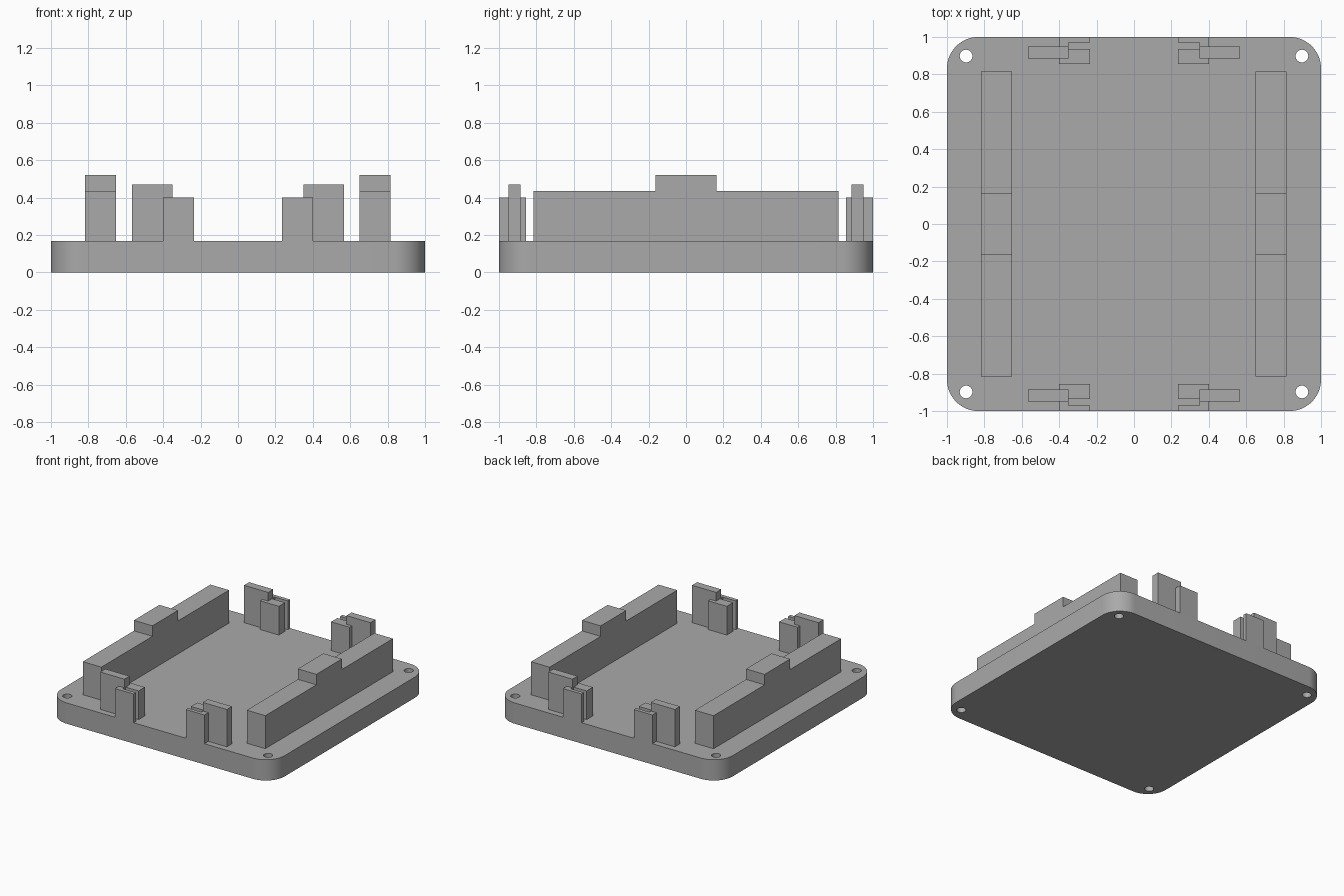
import bpy, bmesh, math

if "Cube" in bpy.data.objects:
    bpy.data.objects.remove(bpy.data.objects["Cube"])

grey = bpy.data.materials.new("plain grey")
grey.diffuse_color = (0.40, 0.40, 0.40, 1)
grey.use_nodes = True
grey.node_tree.nodes["Principled BSDF"].inputs["Base Color"].default_value = grey.diffuse_color

BASE_TOP = 0.168


def prism(name, points, z0, z1):
    """Extrude a flat outline from z0 up to z1."""
    bm = bmesh.new()
    face = bm.faces.new([bm.verts.new((x, y, z0)) for x, y in points])
    ext = bmesh.ops.extrude_face_region(bm, geom=[face], use_keep_orig=True)
    for v in ext["geom"]:
        if isinstance(v, bmesh.types.BMVert):
            v.co.z = z1
    bmesh.ops.recalc_face_normals(bm, faces=bm.faces)
    mesh = bpy.data.meshes.new(name)
    bm.to_mesh(mesh)
    bm.free()
    mesh.materials.append(grey)
    obj = bpy.data.objects.new(name, mesh)
    bpy.context.collection.objects.link(obj)
    return obj


def arc(cx, cy, r, a0, a1, n):
    return [(cx + r * math.cos(math.radians(a0 + (a1 - a0) * i / n)),
             cy + r * math.sin(math.radians(a0 + (a1 - a0) * i / n)))
            for i in range(n + 1)]


# Base plate with rounded corners
R = 0.168
outline = []
for k, (sx, sy) in enumerate([(1, 1), (-1, 1), (-1, -1), (1, -1)]):
    outline += arc(sx * (1 - R), sy * (1 - R), R, 90 * k, 90 * k + 90, 16)
base = prism("base_plate", outline, 0, BASE_TOP)

# Screw holes through the four corners
for sx in (-1, 1):
    for sy in (-1, 1):
        ring = arc(sx * 0.898, sy * 0.898, 0.034, 0, 360, 32)[:-1]
        cutter = prism("hole_cutter", ring, -0.1, 0.3)
        cutter.hide_render = True
        mod = base.modifiers.new("screw_hole", "BOOLEAN")
        mod.operation, mod.solver, mod.object = "DIFFERENCE", "EXACT", cutter
        bpy.context.view_layer.objects.active = base
        bpy.ops.object.modifier_apply(modifier=mod.name)
        bpy.data.objects.remove(cutter)
base.select_set(True)
bpy.ops.object.shade_smooth_by_angle(angle=math.radians(30))

# Side rails with a raised middle: stepped y-z outline swept across x
rail_profile = [(-0.815, BASE_TOP), (0.815, BASE_TOP), (0.815, 0.435), (0.163, 0.435),
                (0.163, 0.52), (-0.163, 0.52), (-0.163, 0.435), (-0.815, 0.435)]
for side, x0, x1 in (("left", -0.817, -0.651), ("right", 0.649, 0.815)):
    rail = prism(side + "_rail", rail_profile, x0, x1)
    for v in rail.data.vertices:
        y, z, x = v.co
        v.co = (x, y, z)

# Slotted posts and taller blades near the front and back edges
post = [(0.234, 1), (0.40, 1), (0.40, 0.855), (0.234, 0.855), (0.234, 0.935),
        (0.35, 0.935), (0.35, 0.97), (0.234, 0.97)]
blade = [(0.35, 0.885), (0.566, 0.885), (0.566, 0.95), (0.35, 0.95)]
for sx, side in ((-1, "left"), (1, "right")):
    for sy, end in ((-1, "front"), (1, "back")):
        for part, pts, top in (("slotted_post", post, 0.40), ("blade", blade, 0.47)):
            prism(f"{end}_{side}_{part}", [(x * sx, y * sy) for x, y in pts], BASE_TOP, top)
